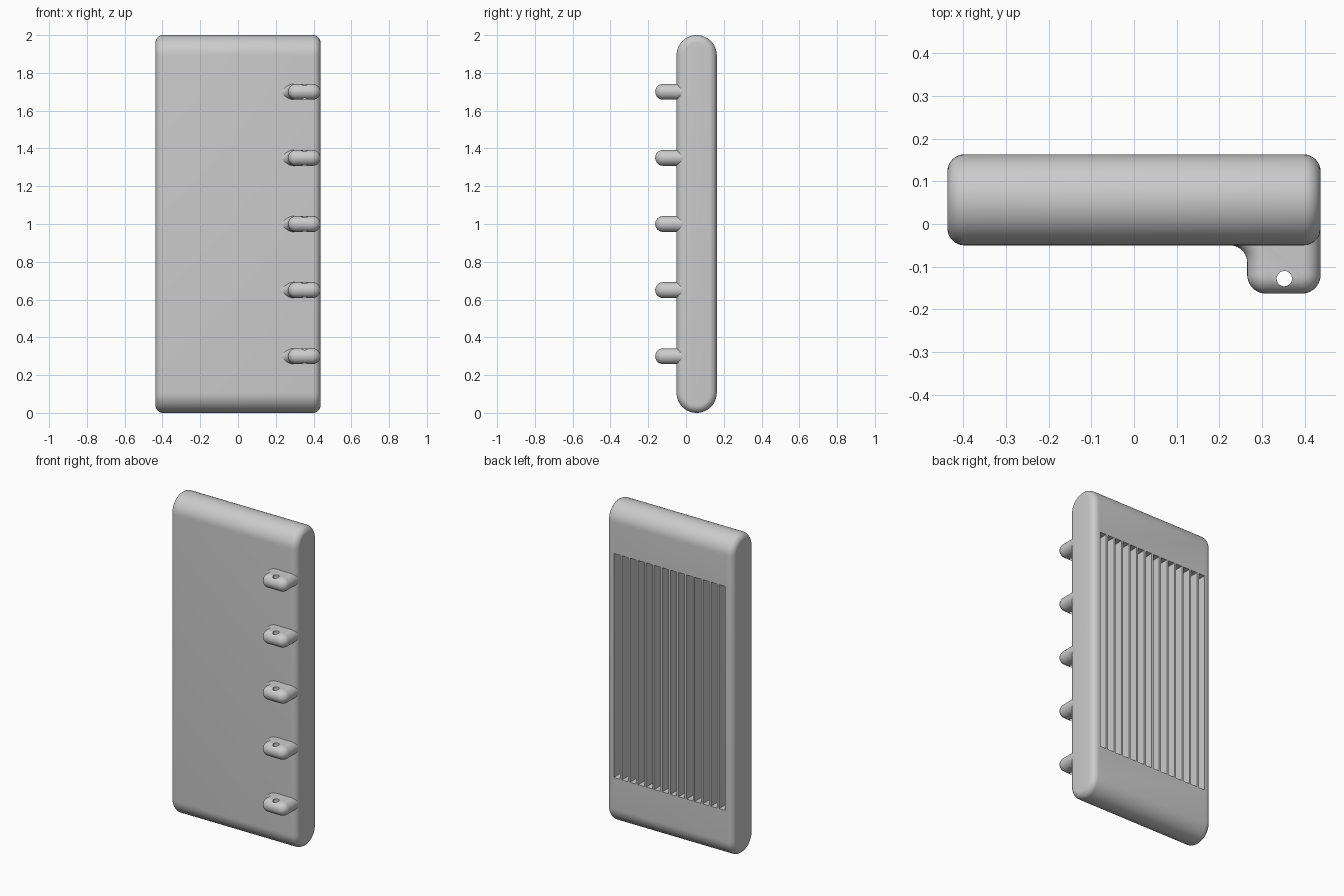
import bpy, bmesh
from math import sin, cos, pi, radians
from mathutils import Matrix

cube = bpy.data.objects.get("Cube")
if cube:
    bpy.data.objects.remove(cube, do_unlink=True)

grey = bpy.data.materials.new("plain grey")
grey.use_nodes = True
grey.diffuse_color = (0.6, 0.6, 0.6, 1)
grey.node_tree.nodes["Principled BSDF"].inputs["Base Color"].default_value = (0.6, 0.6, 0.6, 1)

HALF_X, BODY_R, BODY_Y, EDGE = 0.437, 0.1065, 0.0565, 0.04
TAB_FRONT, TAB_LEFT, TAB_R, CORNER = -0.163, 0.265, 0.042, 0.044
FRONT = BODY_Y - BODY_R


def make(name, bm):
    bmesh.ops.recalc_face_normals(bm, faces=bm.faces)
    mesh = bpy.data.meshes.new(name)
    bm.to_mesh(mesh)
    bm.free()
    mesh.materials.append(grey)
    obj = bpy.data.objects.new(name, mesh)
    bpy.context.collection.objects.link(obj)
    return obj


def loft(bm, loops):
    """Skin matching closed loops and cap both ends."""
    rings = [[bm.verts.new(p) for p in loop] for loop in loops]
    for a, b in zip(rings, rings[1:]):
        for i in range(len(a)):
            j = (i + 1) % len(a)
            bm.faces.new((a[i], a[j], b[j], b[i]))
    bm.faces.new(rings[0])
    bm.faces.new(rings[-1])


def arc(cx, cy, r, start, end, n):
    return [(cx + r * cos(radians(start + (end - start) * k / n)),
             cy + r * sin(radians(start + (end - start) * k / n))) for k in range(n + 1)]


def cut(obj, cutter):
    mod = obj.modifiers.new("cut", 'BOOLEAN')
    mod.solver = 'EXACT'
    mod.object = cutter
    bpy.context.view_layer.objects.active = obj
    bpy.ops.object.modifier_apply(modifier=mod.name)
    bpy.data.objects.remove(cutter, do_unlink=True)


def smooth(obj):
    bpy.ops.object.select_all(action='DESELECT')
    obj.select_set(True)
    bpy.context.view_layer.objects.active = obj
    bpy.ops.object.shade_smooth_by_angle(angle=radians(30))


# Panel: stadium section swept across x with rounded ends
def panel_loop(x, inset):
    r = BODY_R - inset
    outline = arc(BODY_Y, 2 - BODY_R, r, 0, 180, 24) + arc(BODY_Y, BODY_R, r, 180, 360, 24)
    return [(x, y, z) for y, z in outline]


steps = [k * pi / 16 for k in range(9)]
ends = [(HALF_X - EDGE + EDGE * sin(t), EDGE * (1 - cos(t))) for t in steps]
bm = bmesh.new()
loft(bm, [panel_loop(-x, i) for x, i in reversed(ends)] + [panel_loop(x, i) for x, i in ends])
panel = make("panel", bm)

# Row of deep vertical vent slots in the back
SLOTS, SLOT_W, SPAN, DEPTH = 14, 0.043, 0.77, 0.12
bm = bmesh.new()
for k in range(SLOTS):
    x = (k / (SLOTS - 1) - 0.5) * (SPAN - SLOT_W)
    place = Matrix.Translation((x, BODY_Y + BODY_R, 1))
    bmesh.ops.create_cube(bm, size=1, matrix=place @ Matrix.Diagonal((SLOT_W, 2 * DEPTH, 1.4, 1)))
cut(panel, make("slot_cutter", bm))
smooth(panel)


# Hinge tabs: rounded lug with a fillet into the panel front
def tab_loop(z, inset):
    i, r = inset, CORNER - inset
    cy = TAB_FRONT + CORNER
    outline = [(HALF_X - i, 0.03)]
    outline += arc(HALF_X - CORNER, cy, r, 0, -90, 10)
    outline += arc(TAB_LEFT + CORNER, cy, r, -90, -180, 10)
    outline += arc(TAB_LEFT - EDGE, FRONT - EDGE, EDGE + i, 0, 90, 10)
    outline += [(TAB_LEFT - EDGE, 0.03)]
    return [(x, y, z) for x, y in outline]


for n in range(5):
    mid = 0.3 + 0.35 * n
    angles = [(k / 16 - 0.5) * pi for k in range(17)]
    bm = bmesh.new()
    loft(bm, [tab_loop(mid + TAB_R * sin(t), TAB_R * (1 - cos(t))) for t in angles])
    tab = make(f"hinge_tab_{n + 1}", bm)
    # Pin hole
    bm = bmesh.new()
    bmesh.ops.create_cone(bm, cap_ends=True, segments=24, radius1=0.018, radius2=0.018,
                          depth=0.2, matrix=Matrix.Translation((0.352, -0.128, mid)))
    cut(tab, make("pin_cutter", bm))
    smooth(tab)
